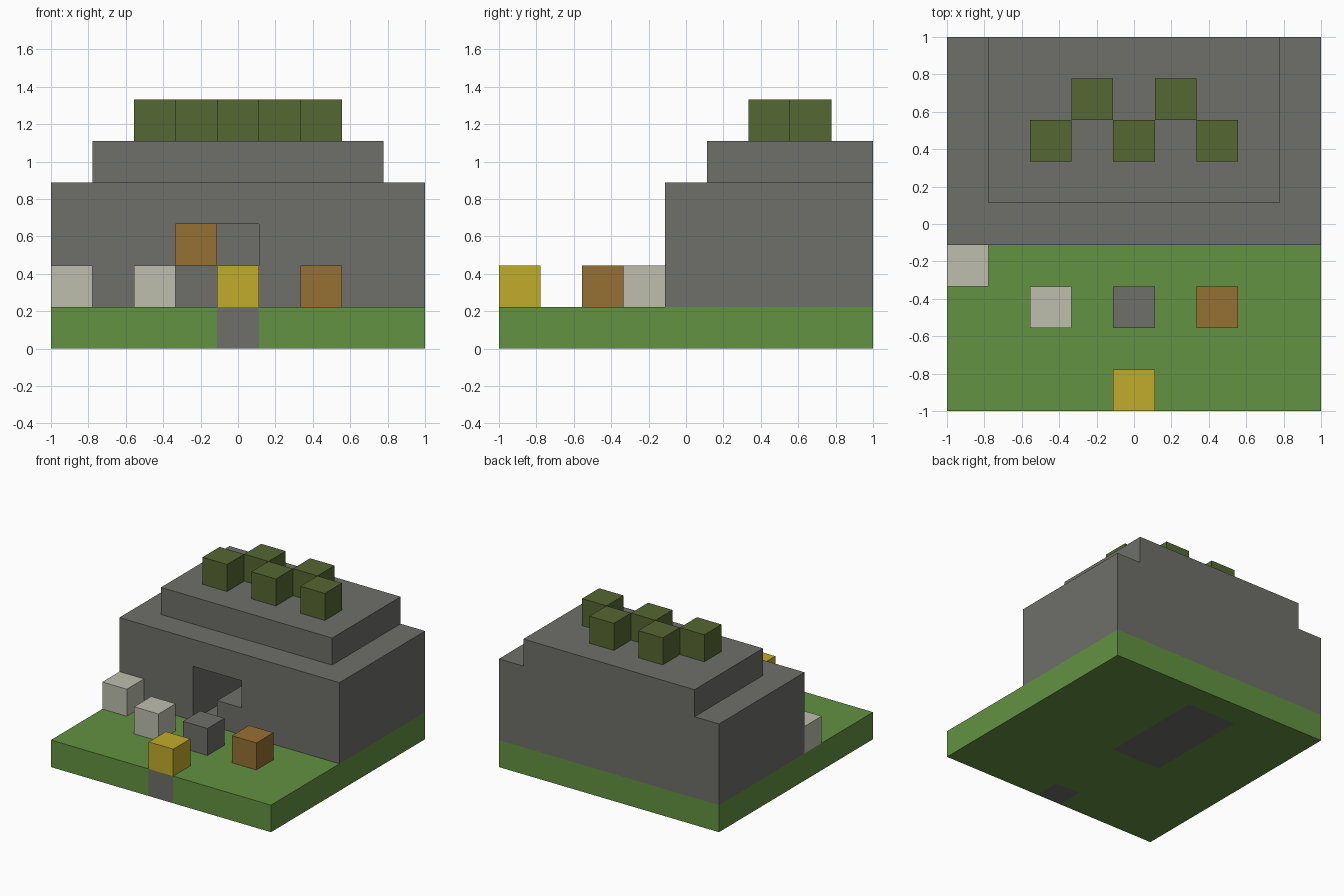
import bpy
import bmesh
from mathutils import Vector

cube = bpy.data.objects.get("Cube")
if cube:
    bpy.data.objects.remove(cube, do_unlink=True)

U = 2 / 9  # size of one block


def linear(c):
    c /= 255
    return c / 12.92 if c <= 0.04045 else ((c + 0.055) / 1.055) ** 2.4


def material(name, *rgb):
    mat = bpy.data.materials.new(name)
    color = (*[linear(c) for c in rgb], 1)
    mat.use_nodes = True
    mat.diffuse_color = color
    bsdf = mat.node_tree.nodes["Principled BSDF"]
    bsdf.inputs["Base Color"].default_value = color
    return mat


GRASS = material("grass green", 98, 146, 65)
STONE = material("stone grey", 110, 110, 106)
PALE = material("pale stone", 189, 190, 174)
WOOD = material("wood brown", 150, 112, 51)
GOLD = material("gold yellow", 193, 172, 43)
LEAF = material("leaf green", 86, 103, 50)


def place(cell):
    """Block grid position to model position."""
    return Vector((cell[0] * U - 1, cell[1] * U - 1, cell[2] * U))


def box(name, low, high, *mats, cuts=(), rule=None):
    """Box between two grid corners, sliced at grid lines and coloured by a rule."""
    a, b = place(low), place(high)
    bm = bmesh.new()
    bmesh.ops.create_cube(bm, size=1)
    for v in bm.verts:
        v.co = (a + b) / 2 + v.co * (b - a)
    for axis, line in cuts:
        normal = Vector((axis == 0, axis == 1, axis == 2))
        bmesh.ops.bisect_plane(bm, geom=bm.verts[:] + bm.edges[:] + bm.faces[:],
                               plane_co=place((line, line, line)), plane_no=normal)
    if rule:
        for f in bm.faces:
            c = f.calc_center_median()
            f.material_index = int(rule((c.x + 1) / U, (c.y + 1) / U))
    mesh = bpy.data.meshes.new(name)
    bm.to_mesh(mesh)
    bm.free()
    for mat in mats:
        mesh.materials.append(mat)
    obj = bpy.data.objects.new(name, mesh)
    bpy.context.collection.objects.link(obj)
    return obj


def block(name, x, y, z, mat):
    return box(name, (x, y, z), (x + 1, y + 1, z + 1), mat)


# Grass slab with a stone cave floor and one stone cell at the front edge
def is_stone(x, y):
    return (3 < x < 5 and 4 < y < 8) or (4 < x < 5 and y < 1)


box("ground", (0, 0, 0), (9, 9, 1), GRASS, STONE,
    cuts=[(0, 3), (0, 4), (0, 5), (1, 1), (1, 4), (1, 8)], rule=is_stone)

# Stepped hill with a cave hollowed into the front
hill = box("hill_lower", (0, 4, 1), (9, 9, 4), STONE)
cutter = box("cave_cutter", (3, 3, 0), (5, 8, 3), STONE)
cutter.hide_render = True
mod = hill.modifiers.new("cave", "BOOLEAN")
mod.operation = "DIFFERENCE"
mod.solver = "EXACT"
mod.object = cutter
bpy.context.view_layer.update()
graph = bpy.context.evaluated_depsgraph_get()
carved = bpy.data.meshes.new_from_object(hill.evaluated_get(graph))
hill.modifiers.clear()
hill.data = carved
bpy.data.objects.remove(cutter, do_unlink=True)
box("hill_upper", (1, 5, 4), (8, 9, 5), STONE)

# Inside the cave
box("cave_ledge", (4, 4, 1), (5, 6, 2), STONE)
block("cave_crate", 3, 7, 2, WOOD)

# Loose blocks on the grass
block("pale_block_left", 0, 3, 1, PALE)
block("pale_block_middle", 2, 2, 1, PALE)
block("stone_block", 4, 2, 1, STONE)
block("wood_block", 6, 2, 1, WOOD)
block("gold_block", 4, 0, 1, GOLD)

# Bushes on the hilltop in a zigzag
for i in range(5):
    block(f"bush_{i + 1}", 2 + i, 6 + i % 2, 5, LEAF)
